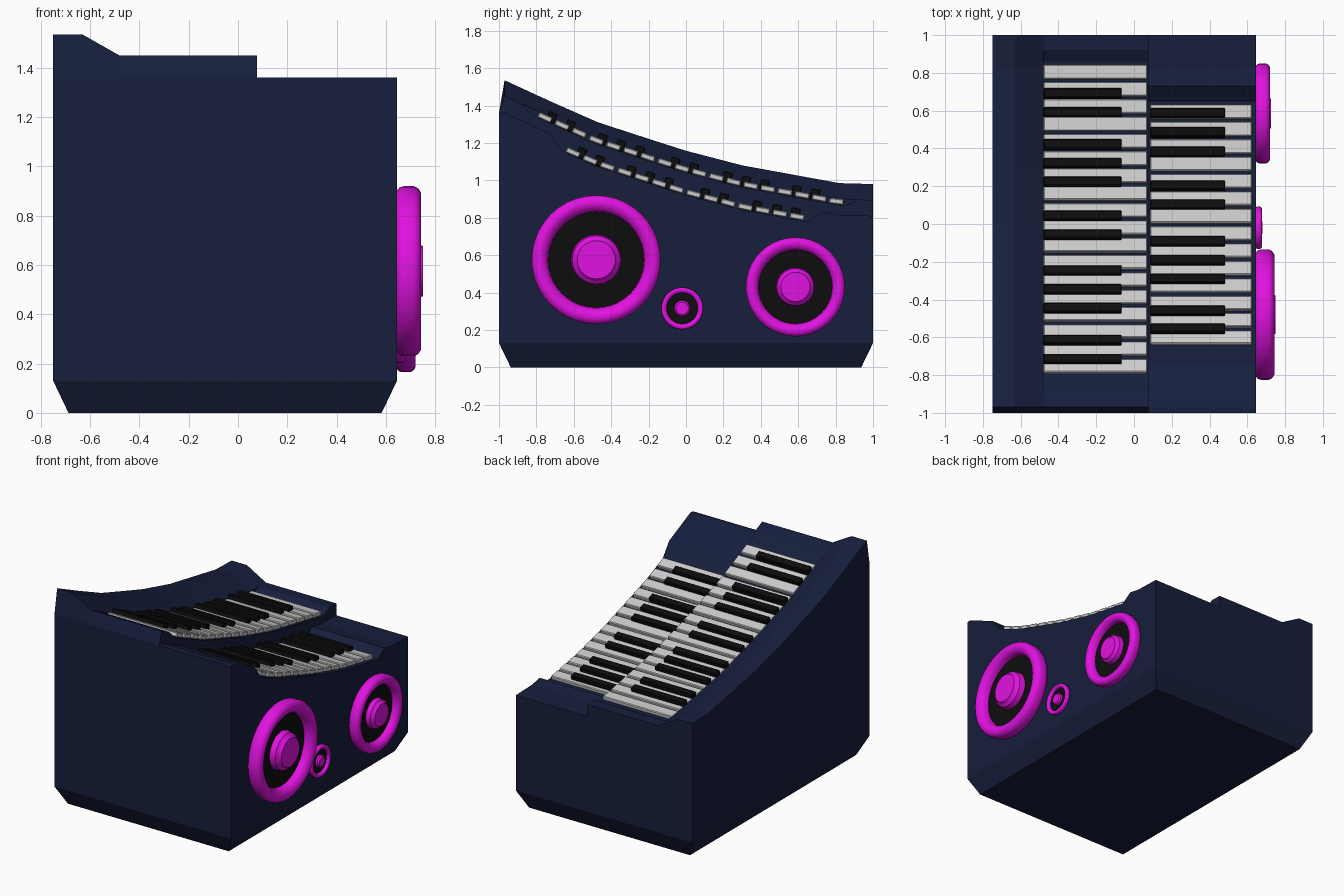
import bpy, bmesh, math
from mathutils import Matrix, Vector

if "Cube" in bpy.data.objects:
    bpy.data.objects.remove(bpy.data.objects["Cube"])


def material(name, rgb):
    m = bpy.data.materials.new(name)
    m.diffuse_color = (*rgb, 1)
    m.use_nodes = True
    m.node_tree.nodes["Principled BSDF"].inputs["Base Color"].default_value = m.diffuse_color
    return m


NAVY = material("navy", (0.008, 0.013, 0.045))
MAGENTA = material("magenta", (0.75, 0.006, 0.75))
BLACK = material("black", (0.004, 0.004, 0.004))
WHITE = material("white", (0.75, 0.75, 0.73))


def finish(bm, name, mat, smooth=None):
    bmesh.ops.recalc_face_normals(bm, faces=bm.faces)
    me = bpy.data.meshes.new(name)
    bm.to_mesh(me)
    bm.free()
    ob = bpy.data.objects.new(name, me)
    bpy.context.collection.objects.link(ob)
    me.materials.append(mat)
    if smooth:
        bpy.ops.object.select_all(action='DESELECT')
        ob.select_set(True)
        bpy.context.view_layer.objects.active = ob
        bpy.ops.object.shade_smooth_by_angle(angle=math.radians(smooth))
    return ob


def interp(pts, y):
    for (a, za), (b, zb) in zip(pts, pts[1:]):
        if y <= b:
            return za + (zb - za) * (y - a) / (b - a)
    return pts[-1][1]


# Sweeping top curve along the cabinet, and the drops below it
CURVE = [(-0.97, 1.535), (-0.72, 1.42), (-0.47, 1.31), (-0.2, 1.222), (0, 1.158),
         (0.3, 1.08), (0.82, 0.985), (1, 0.98)]
TALL = [(-0.97, 0), (1, 0)]
RIM = [(-0.97, 0.085), (1, 0.085)]
UPPER = [(-0.97, 0.085), (-0.89, 0.085), (-0.82, 0.118), (0.86, 0.118), (0.92, 0.085), (1, 0.085)]
LOWER = [(-0.97, 0.173), (-0.73, 0.173), (-0.66, 0.238), (0.65, 0.238), (0.73, 0.17), (1, 0.17)]
YS = sorted({p[0] for prof in (CURVE, UPPER, LOWER) for p in prof})
BASE_Z = 0.13


def curve(y):
    return interp(CURVE, y)


# Cabinet body: lofted across x stations
bm = bmesh.new()
rings = []
for x, drop in [(-0.75, TALL), (-0.63, TALL), (-0.48, RIM), (-0.48, UPPER),
                (0.077, UPPER), (0.077, LOWER), (0.645, LOWER)]:
    pts = [(-1, BASE_Z), (-1, 1.36)] + [(y, curve(y) - interp(drop, y)) for y in YS] + [(1, BASE_Z)]
    rings.append([bm.verts.new((x, y, z)) for y, z in pts])
for a, b in zip(rings, rings[1:]):
    for i in range(len(a) - 1):
        bm.faces.new((a[i], a[i + 1], b[i + 1], b[i]))
bm.faces.new(rings[0])
bm.faces.new(rings[-1])
bmesh.ops.remove_doubles(bm, verts=bm.verts, dist=0.0005)
bmesh.ops.dissolve_degenerate(bm, edges=bm.edges, dist=0.0001)
finish(bm, "cabinet", NAVY)

# Tapered plinth
bm = bmesh.new()
top = [bm.verts.new((x, y, BASE_Z)) for x, y in [(-0.75, -1), (0.645, -1), (0.645, 1), (-0.75, 1)]]
bot = [bm.verts.new((x, y, 0)) for x, y in [(-0.688, -0.937), (0.583, -0.937), (0.583, 0.937), (-0.688, 0.937)]]
for i in range(4):
    j = (i + 1) % 4
    bm.faces.new((top[i], top[j], bot[j], bot[i]))
bm.faces.new(bot)
finish(bm, "plinth", NAVY)


# Keys: boxes tilted to follow the curve
def keys(name, ys, x0, x1, width, height, drop, mat):
    bm = bmesh.new()
    for y in ys:
        tilt = math.atan2(curve(y + 0.06) - curve(y - 0.06), 0.12)
        m = (Matrix.Translation(((x0 + x1) / 2, y, curve(y) - drop))
             @ Matrix.Rotation(tilt, 4, 'X')
             @ Matrix.Diagonal((x1 - x0, width, height, 1)))
        bmesh.ops.create_cube(bm, size=1, matrix=m)
    ob = finish(bm, name, mat)
    bev = ob.modifiers.new("soft_edges", 'BEVEL')
    bev.width = 0.005
    bev.segments = 1


def whites(y0, y1, n):
    p = (y1 - y0) / n
    return [y0 + p * (i + 0.5) for i in range(n)]


keys("upper_white_keys", whites(-0.8, 0.85, 18), -0.48, 0.07, 0.077, 0.03, 0.1, WHITE)
keys("lower_white_keys", whites(-0.65, 0.64, 14), 0.085, 0.625, 0.077, 0.03, 0.22, WHITE)
keys("upper_black_keys", [0.69, 0.59, 0.42, 0.32, 0.22, 0.04, -0.06, -0.25, -0.35, -0.45, -0.62, -0.72],
     -0.48, -0.065, 0.05, 0.06, 0.085, BLACK)
keys("lower_black_keys", [0.585, 0.485, 0.38, 0.2, 0.1, -0.095, -0.195, -0.295, -0.465, -0.56],
     0.085, 0.483, 0.05, 0.06, 0.205, BLACK)


# Speakers: profiles (radius, depth) turned about the x axis
def lathe(name, prof, r, y, z, mat, n=40):
    bm = bmesh.new()
    vs = [bm.verts.new((0.645 + d * r, y + f * r, z)) for f, d in prof]
    es = [bm.edges.new(e) for e in zip(vs, vs[1:])]
    bmesh.ops.spin(bm, geom=vs + es, cent=(0.645, y, z), axis=(1, 0, 0),
                   angle=2 * math.pi, steps=n, use_merge=False)
    bmesh.ops.remove_doubles(bm, verts=bm.verts, dist=0.00005)
    bmesh.ops.dissolve_degenerate(bm, edges=bm.edges, dist=0.00001)
    finish(bm, name, mat, 40)


RING = [(0.95, 0), (0.985, 0.03), (1, 0.08), (1, 0.2), (0.975, 0.25), (0.92, 0.285),
        (0.86, 0.285), (0.79, 0.25), (0.75, 0.19), (0.74, 0.1)]
CONE = [(0.75, 0.1), (0.37, 0.1)]
HUB = [(0.39, 0.1), (0.37, 0.22), (0.31, 0.26), (0.295, 0.305), (0, 0.305)]
for label, y, z, r in [("large", -0.48, 0.575, 0.345), ("medium", 0.585, 0.43, 0.265),
                       ("small", -0.02, 0.315, 0.112)]:
    lathe(label + "_speaker_ring", RING, r, y, z, MAGENTA)
    lathe(label + "_speaker_cone", CONE, r, y, z, BLACK)
    lathe(label + "_speaker_hub", HUB, r, y, z, MAGENTA)
